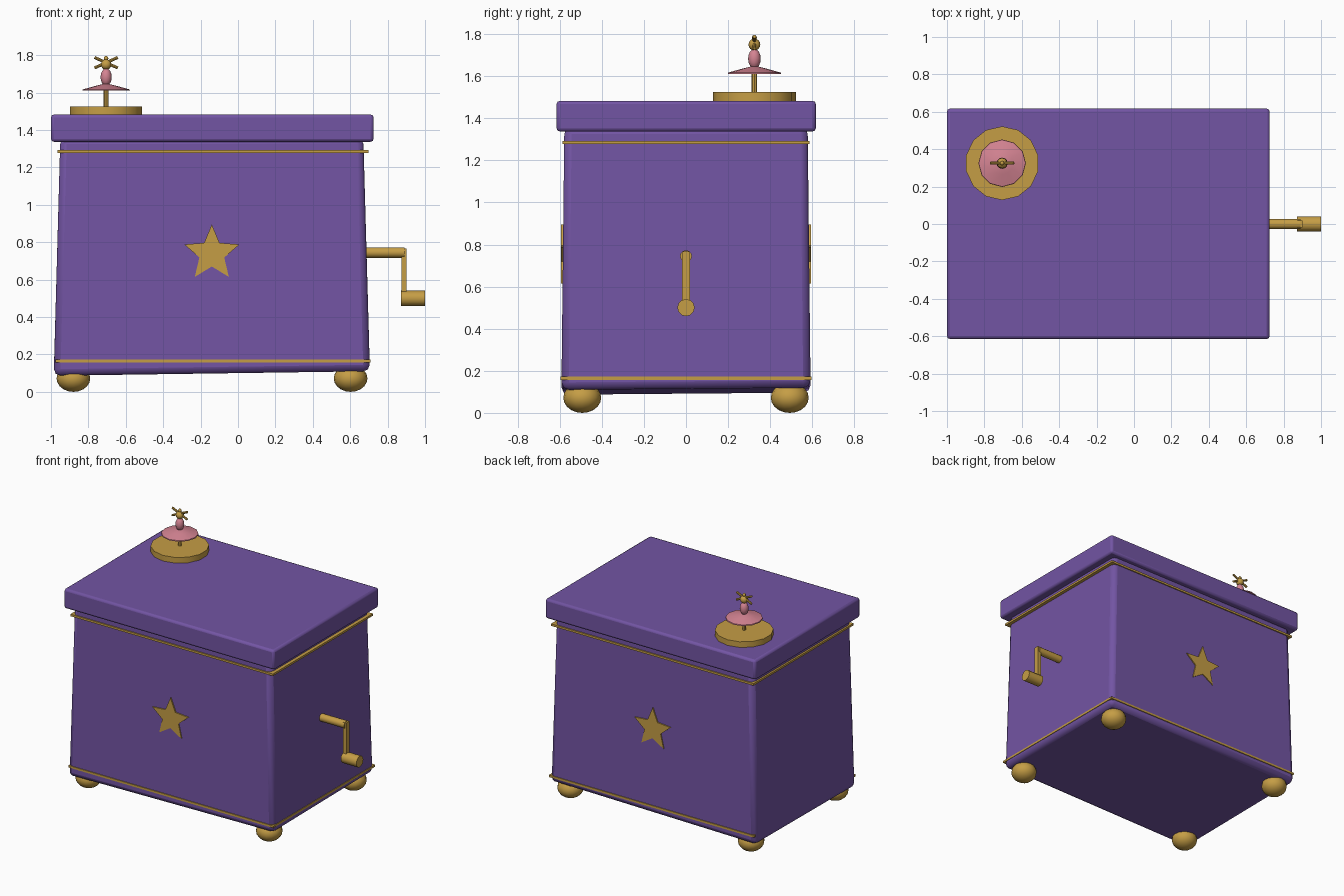
import bpy, bmesh, math
from mathutils import Vector, Matrix

cube = bpy.data.objects.get("Cube")
if cube:
    bpy.data.objects.remove(cube, do_unlink=True)


def material(name, rgb):
    m = bpy.data.materials.new(name)
    m.use_nodes = True
    m.diffuse_color = (*rgb, 1)
    bsdf = m.node_tree.nodes["Principled BSDF"]
    bsdf.inputs["Base Color"].default_value = (*rgb, 1)
    bsdf.inputs["Roughness"].default_value = 0.6
    return m


purple = material("purple", (0.17, 0.09, 0.37))
gold = material("gold", (0.56, 0.34, 0.06))
pink = material("pink", (0.66, 0.23, 0.29))


def add(name, bm, mat, bevel=0, segments=2, smooth=40):
    bmesh.ops.recalc_face_normals(bm, faces=bm.faces)
    mesh = bpy.data.meshes.new(name)
    bm.to_mesh(mesh)
    bm.free()
    mesh.materials.append(mat)
    obj = bpy.data.objects.new(name, mesh)
    bpy.context.collection.objects.link(obj)
    if bevel:
        mod = obj.modifiers.new("Bevel", "BEVEL")
        mod.width, mod.segments = bevel, segments
    if smooth:
        bpy.ops.object.select_all(action="DESELECT")
        obj.select_set(True)
        bpy.context.view_layer.objects.active = obj
        bpy.ops.object.shade_smooth_by_angle(angle=math.radians(smooth))
    return obj


def box(name, low, high, mat, **kw):
    low, high = Vector(low), Vector(high)
    bm = bmesh.new()
    bmesh.ops.create_cube(bm, size=1)
    bmesh.ops.scale(bm, vec=high - low, verts=bm.verts)
    bmesh.ops.translate(bm, vec=(low + high) / 2, verts=bm.verts)
    return add(name, bm, mat, **kw)


def rod(name, start, end, radius, mat, sides=12):
    start, end = Vector(start), Vector(end)
    axis = end - start
    bm = bmesh.new()
    turn = axis.to_track_quat("Z", "Y").to_matrix().to_4x4()
    bmesh.ops.create_cone(bm, cap_ends=True, segments=sides, radius1=radius,
                          radius2=radius, depth=axis.length,
                          matrix=Matrix.Translation((start + end) / 2) @ turn)
    return add(name, bm, mat)


def ball(name, center, radii, mat, sides=16, rings=10):
    bm = bmesh.new()
    bmesh.ops.create_uvsphere(bm, u_segments=sides, v_segments=rings, radius=1)
    bmesh.ops.scale(bm, vec=radii, verts=bm.verts)
    bmesh.ops.translate(bm, vec=center, verts=bm.verts)
    return add(name, bm, mat, smooth=60)


def star(name, x, y, z, radius, depth, mat):
    bm = bmesh.new()
    ring = []
    for i in range(10):
        a = math.pi / 2 + i * math.pi / 5
        r = radius * (0.45 if i % 2 else 1)
        ring.append(bm.verts.new((x + r * math.cos(a), y, z + r * math.sin(a))))
    face = bm.faces.new(ring)
    out = bmesh.ops.extrude_face_region(bm, geom=[face])
    moved = [v for v in out["geom"] if isinstance(v, bmesh.types.BMVert)]
    bmesh.ops.translate(bm, vec=(0, depth, 0), verts=moved)
    return add(name, bm, mat, smooth=0)


# Tapered body with a slightly tilted floor
bm = bmesh.new()
bmesh.ops.create_cube(bm, size=2)
for v in bm.verts:
    sx, sy, top = v.co.x, v.co.y, v.co.z > 0
    half = 0.81 if top else 0.845
    v.co.x = -0.14 + sx * half
    v.co.y = sy * (0.578 if top else 0.592)
    v.co.z = 1.36 if top else 0.103 + 0.012 * sx + 0.005 * sy
add("box_body", bm, purple, bevel=0.035)

# Lid
box("lid", (-1, -0.615, 1.337), (0.725, 0.617, 1.483), purple, bevel=0.016)

# Gold trim bands
box("upper_trim", (-0.965, -0.587, 1.278), (0.697, 0.587, 1.293), gold, smooth=0)
box("lower_trim", (-0.975, -0.597, 0.157), (0.708, 0.597, 0.172), gold, smooth=0)

# Feet
for side, x in (("left", 0.602), ("right", -0.88)):
    for end, y in (("front", -0.493), ("back", 0.493)):
        ball(f"{end}_{side}_foot", (x, y, 0.072), (0.09, 0.09, 0.072), gold)

# Stars on front and back
star("front_star", -0.14, -0.593, 0.74, 0.155, 0.03, gold)
star("back_star", -0.14, 0.563, 0.74, 0.155, 0.03, gold)

# Crank
rod("crank_axle", (0.65, 0, 0.745), (0.89, 0, 0.745), 0.028, gold)
box("crank_arm", (0.874, -0.018, 0.49), (0.902, 0.018, 0.767), gold, smooth=0)
rod("crank_handle", (0.872, 0, 0.5), (1.0, 0, 0.5), 0.041, gold)

# Dancer turntable
cx, cy = -0.705, 0.325
rod("turntable", (cx, cy, 1.47), (cx, cy, 1.525), 0.197, gold, sides=14)
rod("dancer_leg", (cx, cy, 1.51), (cx, cy, 1.62), 0.013, gold, sides=8)

# Flared skirt
bm = bmesh.new()
profile = ((0.127, 1.61), (0.125, 1.617), (0.06, 1.635), (0.02, 1.645))
rings = [[bm.verts.new((cx + r * math.cos(i * math.tau / 12),
                        cy + r * math.sin(i * math.tau / 12), z))
          for i in range(12)] for r, z in profile]
for a, b in zip(rings, rings[1:]):
    for i in range(12):
        j = (i + 1) % 12
        bm.faces.new((a[i], a[j], b[j], b[i]))
bm.faces.new(rings[0])
bm.faces.new(rings[-1])
add("dancer_skirt", bm, pink, smooth=30)

# Torso, head, hair bun and raised arms
ball("dancer_torso", (cx, cy, 1.683), (0.03, 0.03, 0.047), pink, 12, 8)
ball("dancer_head", (cx, cy, 1.75), (0.028, 0.028, 0.028), gold, 12, 8)
ball("dancer_bun", (cx, cy, 1.782), (0.012, 0.012, 0.014), gold, 8, 6)
for name, s in (("left", 1), ("right", -1)):
    rod(f"dancer_{name}_arm", (cx - s * 0.062, cy, 1.732),
        (cx + s * 0.062, cy, 1.788), 0.008, gold, sides=8)
